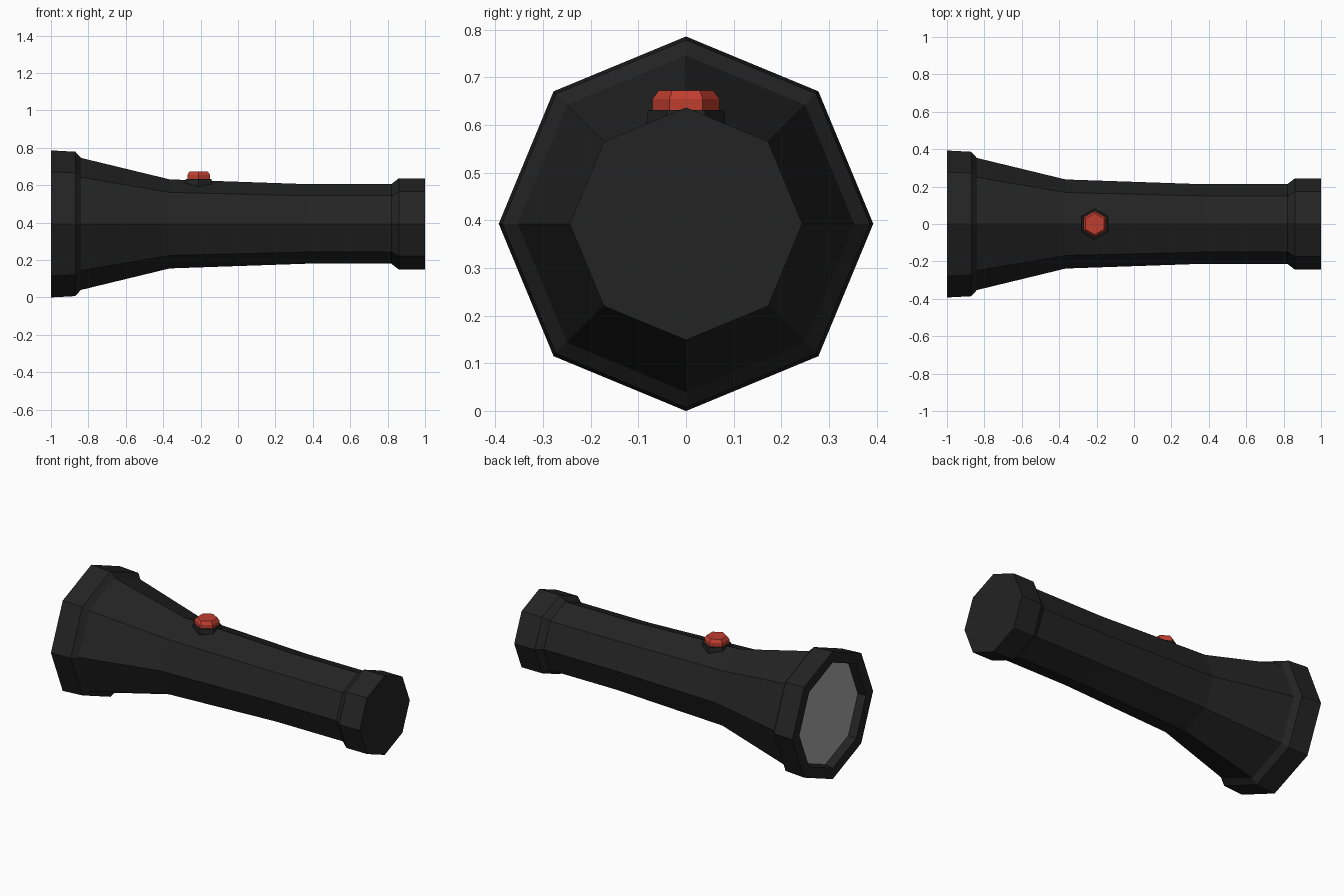
import bpy, bmesh, math

if "Cube" in bpy.data.objects:
    bpy.data.objects.remove(bpy.data.objects["Cube"])

AXIS_Z = 0.393


def material(name, rgb):
    m = bpy.data.materials.new(name)
    m.diffuse_color = (*rgb, 1)
    m.use_nodes = True
    m.node_tree.nodes["Principled BSDF"].inputs["Base Color"].default_value = m.diffuse_color
    return m


black = material("black plastic", (0.017, 0.017, 0.017))
red = material("red button", (0.52, 0.047, 0.028))
grey = material("lens grey", (0.38, 0.39, 0.38))


def lathe(name, profile, sides, place, mat, cap_start=True, cap_end=True):
    """Flat-sided lathe: profile is (distance along axis, radius)."""
    bm = bmesh.new()
    rings = []
    for d, r in profile:
        rings.append([bm.verts.new(place(d, r, 2 * math.pi * i / sides))
                      for i in range(sides)])
    for a, b in zip(rings, rings[1:]):
        for i in range(sides):
            j = (i + 1) % sides
            bm.faces.new((a[i], a[j], b[j], b[i]))
    if cap_start:
        bm.faces.new(rings[0])
    if cap_end:
        bm.faces.new(rings[-1])
    bmesh.ops.recalc_face_normals(bm, faces=bm.faces)
    me = bpy.data.meshes.new(name)
    bm.to_mesh(me)
    bm.free()
    me.materials.append(mat)
    ob = bpy.data.objects.new(name, me)
    bpy.context.collection.objects.link(ob)
    return ob


def along_x(d, r, a):
    return (d, r * math.sin(a), AXIS_Z + r * math.cos(a))


def upright(d, r, a):
    return (-0.21 + r * math.sin(a), r * math.cos(a), d)


# Body: recessed reflector wall, rim, flared head, grip and tail cap
lathe("flashlight_body",
      [(-0.945, 0.315), (-1.0, 0.325), (-1.0, 0.393), (-0.87, 0.386),
       (-0.84, 0.353), (-0.365, 0.238), (0.36, 0.213), (0.82, 0.213),
       (0.86, 0.244), (1.0, 0.244)], 8, along_x, black)

# Lens plate set inside the head
lathe("lens", [(-0.95, 0.316), (-0.946, 0.316)], 8, along_x, grey)

# Collar around the button
lathe("button_collar", [(0.56, 0.07), (0.605, 0.082), (0.632, 0.08)],
      6, upright, black)

# Push button with chamfered top
lathe("button", [(0.615, 0.07), (0.655, 0.07), (0.673, 0.057)],
      6, upright, red)
